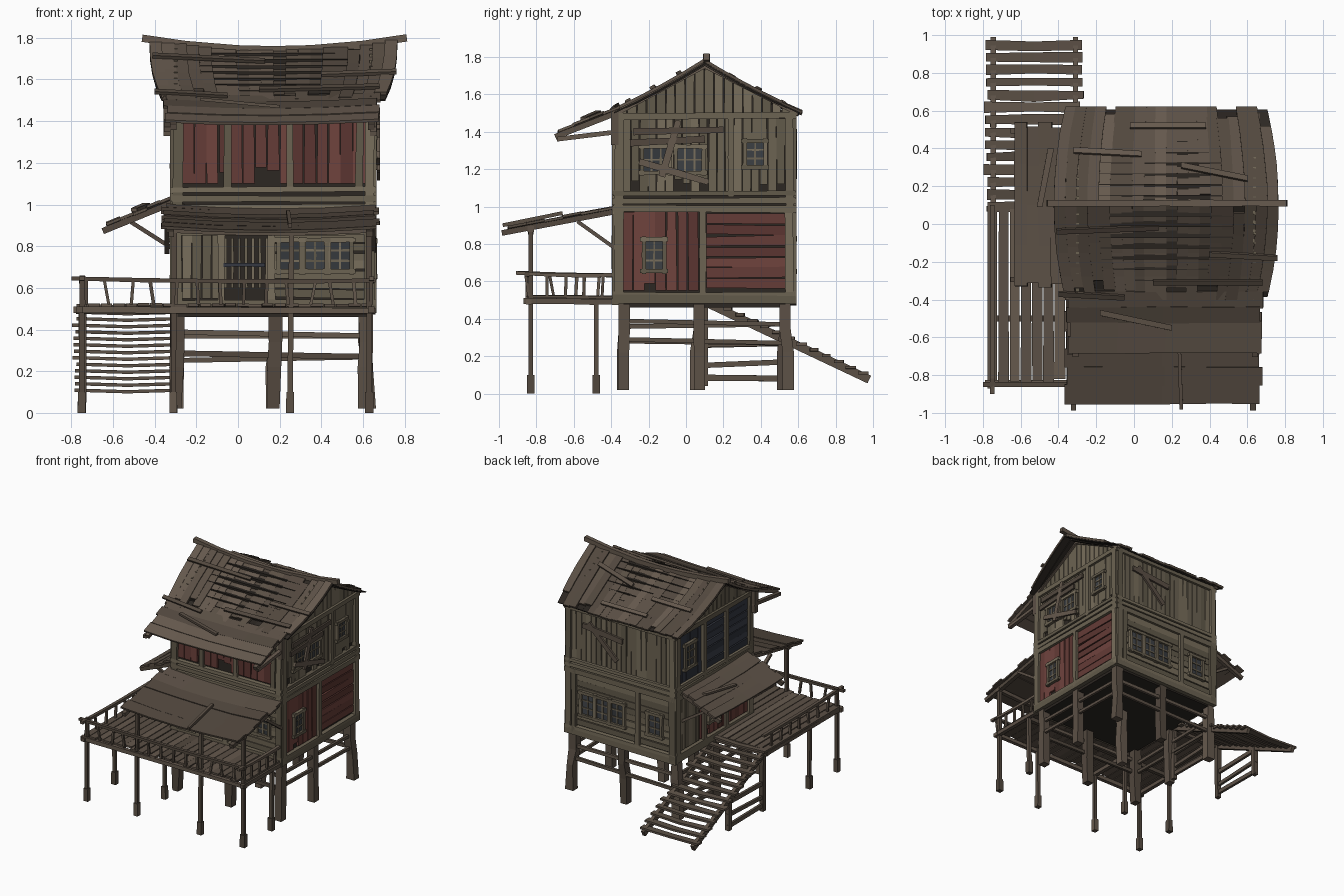
import bpy, bmesh, random
from mathutils import Vector as V

if "Cube" in bpy.data.objects:
    bpy.data.objects.remove(bpy.data.objects["Cube"])

random.seed(7)
R = random.uniform
X, Y, Z = V((1, 0, 0)), V((0, 1, 0)), V((0, 0, 1))
WOOD, ROOF, RED = (.15, .125, .085), (.105, .08, .06), (.13, .045, .038)
DARK, GLASS, BLUE = (.025, .02, .016), (.045, .05, .056), (.035, .04, .055)
parts = {}


def board(name, col, pts, w, t, side, jit=.12):
    """Sweep a slightly uneven rectangle along the points."""
    bm = parts.setdefault(name, (bmesh.new(), col))[0]
    pts, side = [V(p) for p in pts], V(side).normalized()
    rings, shade = [], random.choice((0, 1, 1, 2))
    for i, p in enumerate(pts):
        tan = (pts[min(i + 1, len(pts) - 1)] - pts[max(i - 1, 0)]).normalized()
        n = tan.cross(side).normalized() * t / 2
        s = side * w / 2 * R(1 - jit, 1 + jit)
        rings.append([bm.verts.new(p + a * s + b * n) for a, b in ((-1, -1), (1, -1), (1, 1), (-1, 1))])
    faces = [rings[0], rings[-1]]
    for a, b in zip(rings, rings[1:]):
        faces += [(a[k], a[(k + 1) % 4], b[(k + 1) % 4], b[k]) for k in range(4)]
    for f in faces:
        bm.faces.new(f).material_index = shade


def bend(a, b, sag, n=4):
    a, b = V(a), V(b)
    return [a.lerp(b, i / n) - Z * sag * (1 - (2 * i / n - 1) ** 2) for i in range(n + 1)]


# wall planes: (u along wall, z, d outward)
WALL = {
    'front': (lambda u, z, d=0: V((u, -.36 - d, z)), X, -.29, .63),
    'back': (lambda u, z, d=0: V((u, .555 + d, z)), X, -.29, .63),
    'right': (lambda u, z, d=0: V((.63 + d, u, z)), Y, -.36, .555),
    'left': (lambda u, z, d=0: V((-.29 - d, u, z)), Y, -.36, .555)}


def siding(wall, u0, u1, z0, z1, col, tag, flat=False, step=.045):
    P, U, _, _ = WALL[wall]
    name = f'{wall}_{tag}_siding'
    n = max(1, round(((z1 - z0) if flat else (u1 - u0)) / step))
    for i in range(n):
        f = (i + .5) / n
        if flat:
            z = z0 + f * (z1 - z0)
            board(name, col, [P(u0, z + R(-.005, .005), .008), P(u1, z + R(-.005, .005), .008)], (z1 - z0) / n * .9, .016, Z)
        else:
            u = u0 + f * (u1 - u0)
            low = z0 + (R(.03, .08) if R(0, 1) < .15 else 0)
            board(name, col, [P(u, low, .008), P(u + R(-.004, .004), z1, .008)], (u1 - u0) / n * .92, .016, U)


def beam(wall, u0, z0, u1, z1, w=.035, d=.018, t=.035, name='frame', col=WOOD):
    P, U, _, _ = WALL[wall]
    side = (P(u1, z1) - P(u0, z0)).cross(P(0, 0, 1) - P(0, 0, 0))
    board(f'{wall}_{name}', col, [P(u0, z0, d), P((u0 + u1) / 2, (z0 + z1) / 2, d), P(u1, z1, d)], w, t, side)


def window(wall, u, z, w, h, cols=2, rows=3):
    P, U, _, _ = WALL[wall]
    board(f'{wall}_window_glass', GLASS, [P(u, z - h / 2, .012), P(u, z + h / 2, .012)], w, .02, U, 0)
    for s in (-1, 1):
        beam(wall, u + s * w / 2, z - h / 2 - .015, u + s * w / 2, z + h / 2 + .015, .022, .022, .03, 'window_frame')
        beam(wall, u - w / 2 - .02, z + s * h / 2, u + w / 2 + .02, z + s * h / 2, .022, .022, .034, 'window_frame')
    for i in range(1, cols):
        c = u - w / 2 + w * i / cols
        beam(wall, c, z - h / 2, c, z + h / 2, .01, .022, .012, 'window_frame')
    for i in range(1, rows):
        c = z - h / 2 + h * i / rows
        beam(wall, u - w / 2, c, u + w / 2, c, .01, .022, .012, 'window_frame')


# dark house core and gable core
board('house_core', DARK, [(.17, .0975, .46), (.17, .0975, 1.5)], .92, .915, X, 0)
for i in range(8):
    f = i / 8
    y0, y1 = .0975 - .455 * (1 - f), .0975 + .455 * (1 - f)
    board('gable_core', DARK, [(.17, y0, 1.5 + f * .24), (.17, y1, 1.5 + f * .24)], .91, .035, X, 0)

# timber frame on each wall
for w, (P, U, a, b) in WALL.items():
    for z, h in ((.5, .045), (.53, .03), (.985, .04), (1.03, .03), (1.07, .025), (1.485, .035)):
        beam(w, a - .03, z + R(-.006, .006), b + .03, z + R(-.006, .006), h)
    for u in (a, b):
        beam(w, u, .48, u + R(-.01, .01), 1.0, .05)
        beam(w, u, 1.0, u + R(-.01, .01), 1.5, .045)

# right wall
siding('right', -.34, .07, .55, .97, RED, 'lower_red', step=.055)
siding('right', .11, .53, .56, .96, RED, 'lower_flat', True, .055)
siding('right', -.34, .53, 1.08, 1.47, WOOD, 'upper')
beam('right', .09, .5, .09, 1)
beam('right', .24, 1.05, .24, 1.48)
window('right', -.17, .74, .11, .17)
window('right', .37, 1.28, .11, .14)
for c in (-.16, .02):
    window('right', c, 1.25, .15, .14, 3, 2)
for a in ((-.28, 1.40, .2, 1.41), (-.25, 1.24, .12, 1.13), (-.13, 1.16, -.04, 1.46), (-.3, 1.34, .1, 1.36)):
    beam('right', *a, .035, .045, .015, 'nailed_boards', ROOF)
# left wall
siding('left', -.34, .25, .55, .97, RED, 'lower_red', step=.055)
siding('left', .27, .53, .55, .97, WOOD, 'lower')
siding('left', -.34, .2, 1.08, 1.47, BLUE, 'upper_blue', True, .055)
siding('left', .24, .53, 1.08, 1.47, BLUE, 'upper_back')
window('left', .4, 1.28, .12, .19)
window('left', .1, .74, .12, .18)
for u in (.22, -.06):
    beam('left', u, .5, u, 1.48)
# back wall
siding('back', -.27, .61, .55, .97, WOOD, 'lower', True, .05)
siding('back', -.27, .61, 1.08, 1.47, WOOD, 'upper')
for c in (.2, .33, .46):
    window('back', c, .74, .12, .18)
window('back', -.13, .74, .12, .17)
for a in ((.02, .5, .02, 1), (.58, .5, .58, 1)):
    beam('back', *a)
for a in ((.5, 1.37, .15, 1.33), (.45, 1.4, .2, 1.16)):
    beam('back', *a, .04, .03, .015, 'nailed_boards', ROOF)
# front wall
siding('front', -.27, .61, 1.1, 1.45, RED, 'upper_red', step=.06)
siding('front', -.27, -.08, .55, .95, WOOD, 'lower_left')
siding('front', .17, .61, .55, .95, WOOD, 'lower_right', True)
for u in (-.05, .25, .58):
    beam('front', u, 1.08, u + R(-.01, .01), 1.45)
for c in (.25, .37, .49):
    window('front', c, .755, .11, .15, 2, 3)
for i in range(7):
    beam('front', -.06 + i * .033, .6, -.06 + i * .033, .84, .014, .012, .015, 'door_bars')
beam('front', -.07, .71, .13, .71, .018, .03, .012, 'door_bolt', BLUE)
for u in (-.08, .16):
    beam('front', u, .52, u, .97)
beam('front', -.28, .87, .62, .87)


# main roof: flared, sagging planks
def roof(x, g, back, lift=0):
    """g runs 0 at ridge to 1 at eave."""
    f = (x - .17) / .6
    z = 1.785 - .275 * g - .05 * (1 - f * f) * (1 - .75 * g) - .012 * g * (1 - g) * 4
    half = 1 - .11 * g * g
    return V((.17 + (x - .17) * half, .1 + (.52 if back else -.5) * g, z + lift))


for back in (0, 1):
    for i in range(20):
        x = .17 + ((i + .5) / 20 * 2 - 1) * .595
        end, start = (R(.78, .92) if R(0, 1) < .2 else 1), (R(.05, .12) if R(0, 1) < .1 else 0)
        lift = R(-.004, .006)
        board('roof_planks', ROOF, [roof(x, start + (end - start) * k / 4, back, lift) for k in range(5)], .06, .016, X, .06)
        board('roof_underlay', DARK, [roof(x, k / 4 * .97, back, -.014) for k in range(5)], .06, .008, X, 0)
board('ridge_beam', ROOF, [roof(x, 0, 0, .008) + V((0, .01, 0)) for x in (-.46, -.25, 0, .17, .35, .6, .81)], .035, .035, Y)


def on_roof(x, y):
    g, back = ((y - .1) / .52, 1) if y > .1 else ((.1 - y) / .5, 0)
    p = roof(x, g, back, .02)
    return V((x, p.y, p.z))


for x0, y0, x1, y1 in ((-.02, .52, .38, .52), (-.32, .39, .04, .37), (.25, .31, .6, .24), (-.41, -.04, .13, -.02),
                       (.4, -.16, .76, -.18), (.1, -.31, .68, -.31), (-.4, -.37, -.05, -.39)):
    a, b = on_roof(x0, y0), on_roof(x1, y1)
    board('roof_battens', ROOF, [a, b], .03, .016, Y + Z * (-.55 if y0 > .1 else .55))

# gable planks
for w in ('left', 'right'):
    P = WALL[w][0]
    for i in range(18):
        u = -.34 + i * .0515
        top = 1.765 - .55 * abs(u - .1)
        board('gable_planks', WOOD, [P(u, 1.49, .008), P(u, top, .008)], .046, .016, Y)
    for s in (-.47, .5):
        board('gable_rafters', ROOF, [P(.1, 1.75, .02), P(.1 + s, 1.495, .02)], .025, .03, Z)


# lean-to roofs: n boards from a high edge to a low edge
def lean(name, a0, a1, b0, b1, n, sag):
    a0, a1, b0, b1 = map(V, (a0, a1, b0, b1))
    step = (b0 - a0) / n
    for i in range(n):
        f = (i + .5) / n
        j = (a1 - a0).normalized()
        p, q = a0.lerp(b0, f) - j * R(0, .03), a1.lerp(b1, f) + j * R(0, .03)
        board(name, ROOF, bend(p + Z * R(0, .012), q + Z * R(0, .012), sag), step.length * 1.06, .014, step, .08)
    for f in (.02, .98):
        p, q = a0.lerp(a1, f), b0.lerp(b1, f)
        board(name + '_rafters', ROOF, [p - Z * .02, q + (q - p) * .06 - Z * .02], .03, .03, a1 - a0)


lean('upper_awning', (-.33, -.36, 1.525), (.66, -.36, 1.525), (-.33, -.68, 1.4), (.66, -.68, 1.4), 4, .015)
lean('porch_roof', (-.34, -.37, .995), (.65, -.37, .995), (-.34, -.95, .885), (.65, -.95, .885), 6, .02)
lean('side_awning', (-.31, -.31, 1.03), (-.31, .51, 1.03), (-.63, -.31, .9), (-.63, .51, .9), 5, .01)
board('awning_batten', ROOF, [(-.18, -.47, 1.505), (.2, -.55, 1.47)], .03, .015, Y)
board('porch_roof_pole', ROOF, [(.24, -.66, .965), (.25, -.98, .9)], .02, .02, X)
board('side_awning_batten', ROOF, [(-.5, .09, .975), (-.44, .4, 1.0)], .03, .015, X)
for x in (-.34, .65):
    board('upper_awning_braces', ROOF, [(x, -.36, 1.4), (x, -.69, 1.36)], .03, .025, X)
    board('upper_awning_braces', ROOF, [(x, -.38, 1.33), (x, -.38, 1.52)], .035, .04, X)
    board('porch_braces', ROOF, [(x, -.37, .77), (x, -.58, .92)], .022, .02, X)
for y in (-.28, .48):
    board('side_awning_braces', ROOF, [(-.3, y, .78), (-.52, y, .92)], .022, .02, Y)
board('porch_lintel', ROOF, bend((-.34, -.83, .88), (.65, -.83, .88), .015), .03, .03, Y)

# stilts under the house with cross rails
for x in (-.29, .18, .61):
    for y in (-.33, .07, .53):
        o = R(-.02, .02)
        board('stilts', ROOF, [(x + o, y + o, .02), (x + o * .7, y + o, .22), (x, y, .34), (x, y, .48)], .06, .06, X, .2)
for z in (.27, .37):
    for y in (-.34, .54):
        board('stilt_rails', ROOF, [(-.3, y, z + R(-.02, .02)), (.62, y, z)], .025, .02, Z)
    for x in (-.3, .62):
        board('stilt_rails', ROOF, [(x, -.34, z + R(-.02, .02)), (x, .54, z)], .025, .02, Z)

# deck, its beams and its posts
for i in range(24):
    x = -.75 + i * .0595
    y1 = .08 if x < -.3 else -.36
    board('deck_planks', ROOF, [(x, -.84 + R(-.02, .02), .515 + R(0, .006)), (x, y1, .515)], .055, .014, X)
for a, b in (((-.79, -.84), (.66, -.84)), ((-.75, -.5), (.65, -.5)), ((-.76, -.87), (-.76, .1)),
             ((-.31, -.85), (-.31, .1)), ((.64, -.87), (.64, -.36)), ((-.78, .08), (-.29, .08))):
    board('deck_beams', ROOF, [(*a, .495), (*b, .49)], .03, .03, Z)
for x, y, h in ((-.75, -.83, .66), (-.75, -.48, .5), (-.31, -.83, .88), (-.31, -.48, .5), (.25, -.83, .87),
                (.63, -.83, .88), (.63, -.48, .5)):
    board('deck_posts', ROOF, [(x, y, .07), (x + R(-.01, .01), y, h)], .026, .026, X)
    board('post_feet', ROOF, [(x, y, 0), (x, y, .1)], .038, .038, X)


# railings
def railing(a, b, n):
    a, b = V(a), V(b)
    d = (b - a).normalized()
    board('rail_tops', ROOF, bend(a + Z * .645 - d * .04, b + Z * .635 + d * .02, .008), .02, .025, Z)
    for i in range(n):
        p = a.lerp(b, (i + .3) / n)
        board('balusters', ROOF, [p + Z * .52, p + d * R(-.025, .025) + Z * .64], .016, .016, d)


railing((-.76, -.85, 0), (.64, -.85, 0), 13)
railing((-.75, -.86, 0), (-.75, .08, 0), 8)
railing((.64, -.87, 0), (.64, -.38, 0), 5)

# stairs with stringers and side frames
for x in (-.745, -.31):
    board('stair_stringers', ROOF, [(x, .08, .5), (x, .98, .075)], .025, .045, X)
    board('stair_frame', ROOF, [(x, .1, .04), (x, .1, .49)], .035, .035, X)
    board('stair_frame', ROOF, [(x, .53, .05), (x, .53, .29)], .035, .035, X)
    for z0, z1 in ((.085, .08), (.15, .17), (.26, .27)):
        board('stair_frame', ROOF, [(x, .08, z0), (x, .55, z1)], .03, .02, Z)
for i in range(14):
    y, z = .09 + i * .066, .515 - i * .0312
    o = R(-.012, .012)
    board('stair_treads', ROOF, [(-.785 + o, y, z), (-.53, y + R(-.008, .008), z - .008), (-.275 + o, y, z)], .05, .016, Y, .2)

# turn every part into an object with three shades of its colour
for name, (bm, col) in parts.items():
    bmesh.ops.recalc_face_normals(bm, faces=bm.faces)
    me = bpy.data.meshes.new(name)
    bm.to_mesh(me)
    bm.free()
    for k in (.8, 1, 1.25):
        key = f'{col[0]:.3f}_{col[1]:.3f}_{k}'
        m = bpy.data.materials.get(key) or bpy.data.materials.new(key)
        m.diffuse_color = (*(c * k for c in col), 1)
        m.use_nodes = True
        m.node_tree.nodes["Principled BSDF"].inputs["Base Color"].default_value = m.diffuse_color
        me.materials.append(m)
    bpy.context.collection.objects.link(bpy.data.objects.new(name, me))
